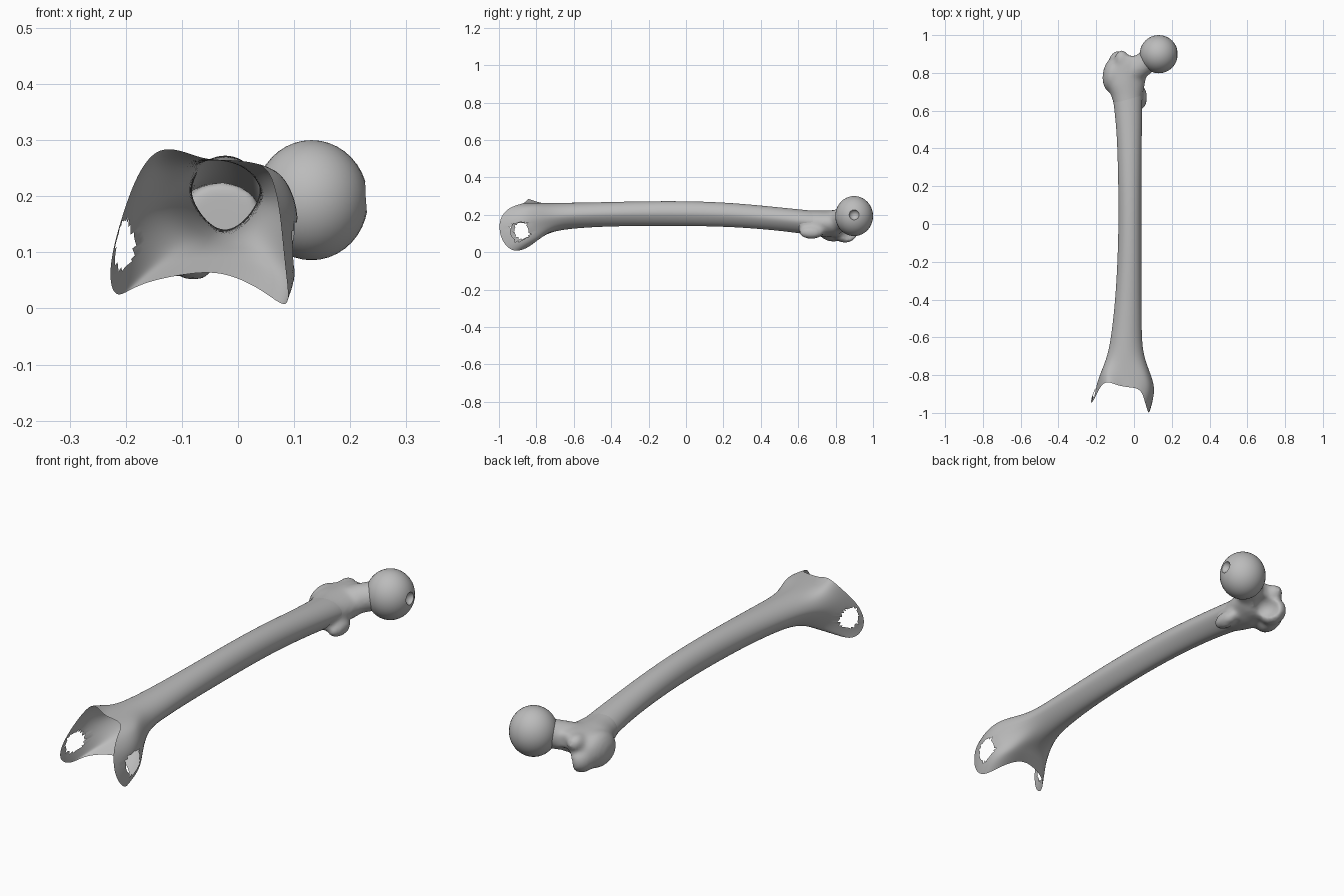
import bpy, bmesh, math
from mathutils import Vector

if "Cube" in bpy.data.objects:
    bpy.data.objects.remove(bpy.data.objects["Cube"])

bone = bpy.data.materials.new("bone grey")
bone.diffuse_color = (0.5, 0.5, 0.5, 1)
bone.use_nodes = True
bone.node_tree.nodes["Principled BSDF"].inputs["Base Color"].default_value = bone.diffuse_color
N = 20


def activate(ob):
    bpy.ops.object.select_all(action='DESELECT')
    ob.select_set(True)
    bpy.context.view_layer.objects.active = ob


def apply(ob, kind, **props):
    activate(ob)
    m = ob.modifiers.new(kind, kind)
    for k, v in props.items():
        setattr(m, k, v)
    bpy.ops.object.modifier_apply(modifier=m.name)


def finish(ob, angle=50):
    ob.data.materials.clear()
    ob.data.materials.append(bone)
    activate(ob)
    bpy.ops.object.shade_smooth_by_angle(angle=math.radians(angle))


def loft(name, rings, caps):
    bm = bmesh.new()
    rows = [[bm.verts.new(p) for p in r] for r in rings]
    for a, b in zip(rows, rows[1:]):
        for i in range(len(a)):
            j = (i + 1) % len(a)
            bm.faces.new((a[i], a[j], b[j], b[i]))
    if caps:
        bm.faces.new(rows[0])
        bm.faces.new(rows[-1])
    bmesh.ops.recalc_face_normals(bm, faces=bm.faces)
    me = bpy.data.meshes.new(name)
    bm.to_mesh(me)
    bm.free()
    ob = bpy.data.objects.new(name, me)
    bpy.context.collection.objects.link(ob)
    return ob


def section(y, x0, x1, z0, z1, taper=0.25):
    # oval ring that narrows towards its lower ridge
    out = []
    for k in range(N):
        c, s = math.cos(math.tau * k / N), math.sin(math.tau * k / N)
        w = 1 - taper * max(0, -s)
        out.append(Vector(((x0 + x1) / 2 + c * w * (x1 - x0) / 2, y,
                           (z0 + z1) / 2 + s * (z1 - z0) / 2)))
    return out


def tube(name, path):
    # round tube through (x, y, z, radius)
    pts = [Vector(p[:3]) for p in path]
    rings = []
    for i, p in enumerate(pts):
        d = pts[min(i + 1, len(pts) - 1)] - pts[max(i - 1, 0)]
        q = d.to_track_quat('Z', 'Y')
        rings.append([p + q @ Vector((math.cos(math.tau * k / 16), math.sin(math.tau * k / 16), 0)) * path[i][3]
                      for k in range(16)])
    return loft(name, rings, True)


def ball(name, loc, scale, rot=(0, 0, 0)):
    bpy.ops.mesh.primitive_uv_sphere_add(segments=32, ring_count=20, location=loc, rotation=rot)
    ob = bpy.context.object
    ob.name = name
    ob.scale = scale
    bpy.ops.object.transform_apply(location=True, rotation=True, scale=True)
    return ob


# Shaft flaring into the open lower end
rings = [section(*s) for s in (
    (0.68, -0.115, 0.046, 0.09, 0.222), (0.5, -0.092, 0.043, 0.115, 0.24),
    (0.25, -0.085, 0.04, 0.135, 0.265), (0.0, -0.082, 0.04, 0.14, 0.275),
    (-0.3, -0.092, 0.04, 0.14, 0.272), (-0.55, -0.115, 0.042, 0.132, 0.265),
    (-0.71, -0.142, 0.047, 0.113, 0.265))]
rim = [Vector(p) for p in (
    (0.078, -1.0, 0.14), (0.072, -0.99, 0.19), (0.06, -0.95, 0.237), (0.045, -0.895, 0.254),
    (0.02, -0.87, 0.262), (-0.02, -0.865, 0.265), (-0.06, -0.86, 0.265), (-0.10, -0.85, 0.282),
    (-0.145, -0.83, 0.288), (-0.18, -0.86, 0.24), (-0.205, -0.92, 0.17), (-0.225, -0.95, 0.10),
    (-0.23, -0.94, 0.045), (-0.215, -0.885, 0.015), (-0.18, -0.83, 0.045), (-0.08, -0.8, 0.065),
    (-0.02, -0.8, 0.065), (0.05, -0.83, 0.03), (0.095, -0.925, -0.01), (0.085, -0.99, 0.065))]
mid = []
for k, (a, b) in enumerate(zip(rings[-1], rim)):
    c = math.cos(math.tau * k / N)
    bulge = 0.065 * max(0, c) - 0.02 * max(0, -c)
    mid.append(a.lerp(b, 0.55) + Vector((bulge, 0, 0)))
shaft = loft("shaft_and_lower_shell", rings + [mid, rim], False)
apply(shaft, 'SUBSURF', levels=3)

# Round holes through the two side flaps
bm = bmesh.new()
bm.from_mesh(shaft.data)
for side, cy, cz, r in ((1, -0.89, 0.11, 0.048), (-1, -0.875, 0.115, 0.042)):
    def dist(v):
        return math.hypot(v.co.y - cy, v.co.z - cz)
    near = [v for v in bm.verts if v.co.x * side > 0.04 and dist(v) < r]
    edge = {w for v in near for e in v.link_edges for w in e.verts} - set(near)
    bmesh.ops.delete(bm, geom=near, context='VERTS')
    for v in edge:
        if v.is_valid:
            f = r / dist(v)
            v.co.y = cy + (v.co.y - cy) * f
            v.co.z = cz + (v.co.z - cz) * f
bm.to_mesh(shaft.data)
bm.free()
finish(shaft)

# Upper end: body, neck and the two bony knobs, fused together
parts = [
    loft("upper_end", [section(*s, 0.1) for s in (
        (0.6, -0.098, 0.042, 0.102, 0.226), (0.68, -0.122, 0.046, 0.085, 0.224),
        (0.74, -0.15, 0.058, 0.08, 0.225), (0.80, -0.145, 0.07, 0.085, 0.225),
        (0.85, -0.125, 0.065, 0.1, 0.225), (0.89, -0.09, 0.04, 0.13, 0.215))], True),
    tube("neck", [(-0.03, 0.79, 0.16, 0.062), (0.03, 0.83, 0.175, 0.062),
                  (0.075, 0.865, 0.185, 0.062), (0.12, 0.9, 0.195, 0.075)]),
    ball("outer_knob", (-0.11, 0.79, 0.135), (0.056, 0.095, 0.08), (0, 0, -0.15)),
    ball("outer_knob_tip", (-0.08, 0.85, 0.11), (0.055, 0.068, 0.06)),
    ball("outer_knob_crest", (-0.065, 0.87, 0.185), (0.038, 0.05, 0.038)),
    ball("inner_knob", (0.035, 0.67, 0.105), (0.035, 0.065, 0.035)),
]
bpy.ops.object.select_all(action='DESELECT')
for p in parts:
    p.select_set(True)
bpy.context.view_layer.objects.active = parts[0]
bpy.ops.object.join()
upper = parts[0]
apply(upper, 'REMESH', mode='VOXEL', voxel_size=0.009)

# Hollow between the neck and the outer knob
cutter = ball("hollow_cutter", (-0.015, 0.9, 0.095), (0.055, 0.075, 0.055))
apply(upper, 'BOOLEAN', operation='DIFFERENCE', object=cutter, solver='EXACT')
bpy.data.objects.remove(cutter)
apply(upper, 'REMESH', mode='VOXEL', voxel_size=0.009)
apply(upper, 'SMOOTH', factor=0.5, iterations=8)
finish(upper)

# Ball head with a small pit on its outer side
head = ball("ball_head", (0.131, 0.899, 0.193), (0.101, 0.101, 0.107))
pit = ball("pit_cutter", (0.236, 0.899, 0.2), (0.028, 0.028, 0.028))
apply(head, 'BOOLEAN', operation='DIFFERENCE', object=pit, solver='EXACT')
bpy.data.objects.remove(pit)
finish(head, 35)
